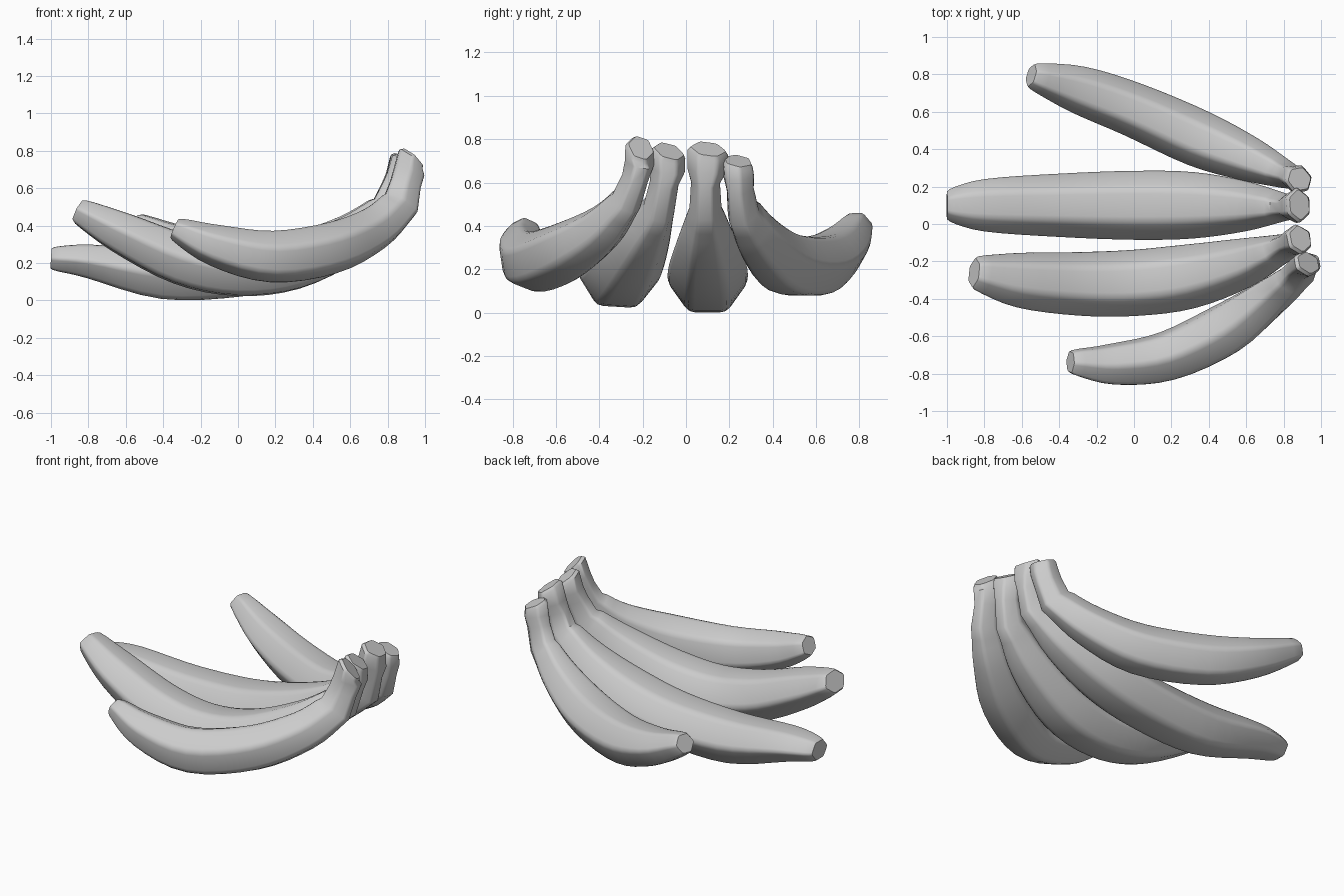
import bpy, bmesh
from mathutils import Vector

if "Cube" in bpy.data.objects:
    bpy.data.objects.remove(bpy.data.objects["Cube"])

# Rounded hexagonal cross-section: each corner is cut into a small three-point arc
HEX = [Vector(p) for p in ((1.06, 0), (.5, 1.02), (-.5, 1.02), (-1.06, 0), (-.5, -1.02), (.5, -1.02))]
SECTION = []
for i, c in enumerate(HEX):
    a, b = HEX[i - 1], HEX[(i + 1) % 6]
    p, q = c.lerp(a, .17), c.lerp(b, .17)
    SECTION += [p, (p + q) / 4 + c / 2, q]


def catmull(pts, steps):
    """Smooth list of station vectors (x, y, z, half width, half thickness)."""
    ext = [pts[0] * 2 - pts[1]] + pts + [pts[-1] * 2 - pts[-2]]
    out = []
    for i in range(1, len(ext) - 2):
        a, b, c, d = ext[i - 1:i + 3]
        for k in range(steps):
            t = k / steps
            out.append(.5 * (2 * b + (c - a) * t + (2 * a - 5 * b + 4 * c - d) * t * t
                             + (3 * b - a - 3 * c + d) * t ** 3))
    return out + [pts[-1]]


def banana(name, side, body, stem, end_dir):
    side = Vector(side).normalized()
    # smooth body, then a crisp mitred bend into a straight stem
    st = catmull([Vector(s) for s in body], 4) + [Vector(s) for s in stem]
    pos = [Vector(s[:3]) for s in st]
    n = len(st)
    bm = bmesh.new()
    rings = []

    def ring(center, tangent, w, t):
        s = (side - tangent * side.dot(tangent)).normalized()
        up = tangent.cross(s)
        rings.append([bm.verts.new(center + s * (p.x * w) + up * (p.y * t)) for p in SECTION])

    for i in range(n):
        before = (pos[max(i, 1)] - pos[max(i, 1) - 1]).normalized()
        j = min(i, n - 2)
        after = (pos[j + 1] - pos[j]).normalized()
        tan = (before + after).normalized()
        if i == n - 1:  # the cut stem face is slanted
            tan = Vector(end_dir).normalized()
        w, t = st[i][3], st[i][4]
        if i == 0:
            ring(pos[0], tan, w * .86, t * .86)
            ring(pos[0] + tan * .015, tan, w, t)
        elif i == n - 1:
            ring(pos[i] - tan * .018, tan, w, t)
            ring(pos[i], tan, w * .85, t * .85)
        else:
            ring(pos[i], tan, w, t)
    m = len(SECTION)
    for r, q in zip(rings, rings[1:]):
        for j in range(m):
            bm.faces.new((r[j], r[(j + 1) % m], q[(j + 1) % m], q[j]))
    bm.faces.new(rings[0])
    bm.faces.new(rings[-1])
    bmesh.ops.recalc_face_normals(bm, faces=bm.faces)
    me = bpy.data.meshes.new(name)
    bm.to_mesh(me)
    bm.free()
    ob = bpy.data.objects.new(name, me)
    bpy.context.collection.objects.link(ob)
    bpy.ops.object.select_all(action='DESELECT')
    ob.select_set(True)
    bpy.context.view_layer.objects.active = ob
    bpy.ops.object.shade_smooth_by_angle(angle=.8)


# Four bananas, each from blossom tip to stem: x, y, z, half width, half thickness
banana("banana_back", (.36, .93, 0), [
    (-.55, .795, .41, .07, .06), (-.3, .72, .295, .125, .1), (0, .61, .22, .143, .13),
    (.35, .455, .23, .15, .13), (.62, .345, .33, .118, .11), (.81, .265, .46, .075, .09)],
    [(.85, .25, .57, .064, .078), (.87, .243, .63, .073, .075), (.885, .24, .7, .075, .07)], (.4, .15, .9))
banana("banana_mid_back", (0, 1, 0), [
    (-1, .1, .225, .085, .06), (-.8, .1, .21, .138, .088), (-.4, .1, .143, .167, .132),
    (0, .1, .158, .182, .135), (.32, .1, .225, .175, .135), (.6, .095, .34, .132, .12),
    (.81, .09, .485, .073, .1)],
    [(.845, .09, .6, .066, .08), (.865, .097, .66, .09, .075), (.885, .103, .755, .093, .068)], (.5, .15, .85))
banana("banana_mid_front", (-.08, .98, -.06), [
    (-.855, -.26, .48, .09, .065), (-.62, -.3, .36, .145, .105), (-.3, -.32, .22, .168, .13),
    (0, -.315, .165, .175, .135), (.3, -.28, .2, .17, .135), (.6, -.205, .33, .13, .12),
    (.81, -.125, .48, .073, .1)],
    [(.85, -.1, .6, .066, .08), (.87, -.085, .66, .08, .075), (.89, -.078, .745, .083, .07)], (.5, .3, .8))
banana("banana_front", (-.22, .87, -.34), [
    (-.34, -.738, .385, .07, .055), (-.12, -.75, .295, .115, .1), (.18, -.705, .235, .138, .125),
    (.5, -.555, .28, .145, .125), (.73, -.39, .385, .108, .11), (.87, -.275, .515, .072, .095)],
    [(.895, -.235, .62, .062, .08), (.915, -.215, .69, .068, .08), (.933, -.207, .76, .07, .08)], (.65, .35, .7))
